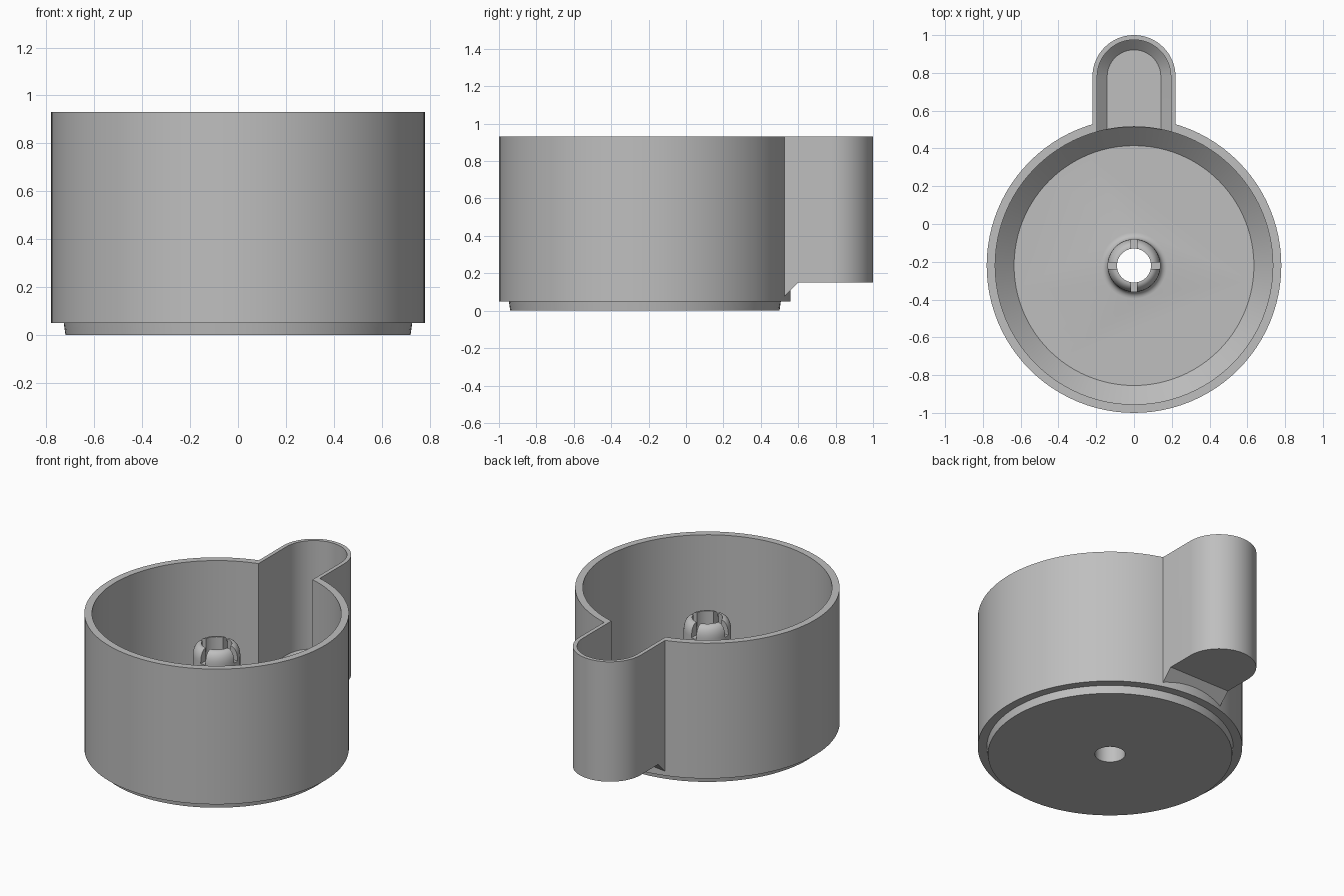
import bpy
import bmesh
from math import pi, sin, cos, radians

cube = bpy.data.objects.get("Cube")
if cube:
    bpy.data.objects.remove(cube, do_unlink=True)

CENTER_Y = -0.22   # axis of the round bowl
SPOUT_Y = 0.78     # axis of the rounded spout end
TOP = 0.93

grey = bpy.data.materials.new("plain grey")
grey.use_nodes = True
grey.diffuse_color = (0.52, 0.52, 0.52, 1)
grey.node_tree.nodes["Principled BSDF"].inputs["Base Color"].default_value = (0.52, 0.52, 0.52, 1)


def loft(name, rings):
    """Closed solid through a stack of equal-sized rings."""
    bm = bmesh.new()
    rows = [[bm.verts.new(p) for p in ring] for ring in rings]
    n = len(rows[0])
    for low, high in zip(rows, rows[1:]):
        for i in range(n):
            j = (i + 1) % n
            bm.faces.new((low[i], low[j], high[j], high[i]))
    bm.faces.new(rows[0][::-1])
    bm.faces.new(rows[-1])
    bmesh.ops.recalc_face_normals(bm, faces=bm.faces)
    mesh = bpy.data.meshes.new(name)
    bm.to_mesh(mesh)
    bm.free()
    mesh.materials.append(grey)
    obj = bpy.data.objects.new(name, mesh)
    bpy.context.collection.objects.link(obj)
    return obj


def turned(name, profile, steps=96):
    """Solid of revolution around the bowl axis from (radius, z) pairs."""
    angles = [2 * pi * i / steps for i in range(steps)]
    return loft(name, [[(r * cos(a), CENTER_Y + r * sin(a), z) for a in angles]
                       for r, z in profile])


def tongue(name, start, levels, steps=32):
    """Round-ended bar pointing back, from (half width, z) levels."""
    rings = []
    for r, z in levels:
        arc = [(r * cos(pi * i / steps), SPOUT_Y + r * sin(pi * i / steps), z)
               for i in range(steps + 1)]
        rings.append([(r, start, z)] + arc + [(-r, start, z)])
    return loft(name, rings)


def box(name, x, y0, y1, z0, z1):
    return loft(name, [[(-x, y0, z), (x, y0, z), (x, y1, z), (-x, y1, z)]
                       for z in (z0, z1)])


def combine(target, tool, operation):
    tool.hide_render = True
    bpy.context.view_layer.objects.active = target
    mod = target.modifiers.new(operation.lower(), "BOOLEAN")
    mod.operation = operation
    mod.solver = "EXACT"
    mod.object = tool
    bpy.ops.object.modifier_apply(modifier=mod.name)
    bpy.data.objects.remove(tool, do_unlink=True)


# Bowl with a stepped foot
bowl = turned("bowl_with_spout", [(0.72, 0), (0.727, 0.05), (0.78, 0.05), (0.78, TOP)])

# Spout body, raised underneath with a sloped root
spout = tongue("spout", 0.2, [(0.22, 0.06), (0.22, TOP)])
side = [(0.49, 0.04), (0.60, 0.15), (1.2, 0.15), (1.2, 0.04)]
under = loft("under_cutter", [[(x, y, z) for y, z in side] for x in (-0.4, 0.4)])
combine(spout, under, "DIFFERENCE")
combine(bowl, spout, "UNION")

# Hollow interior, chamfered at the floor
combine(bowl, turned("cavity", [(0.635, 0.05), (0.735, 0.15), (0.735, 1.1)]), "DIFFERENCE")
combine(bowl, tongue("channel", 0.1, [(0.142, 0.175), (0.195, 0.225), (0.195, 1.1)]),
        "DIFFERENCE")

# Central post with a flared base and a rounded top
flare = [(0.175 - 0.035 * sin(a), 0.085 - 0.035 * cos(a))
         for a in (radians(d) for d in range(0, 91, 18))]
crown = [(0.095 + 0.045 * cos(a), 0.66 + 0.075 * sin(a))
         for a in (radians(d) for d in range(0, 91, 15))]
combine(bowl, turned("post", [(0.175, 0.03)] + flare + crown, 64), "UNION")
combine(bowl, turned("bore", [(0.09, -0.1), (0.09, 1.0)], 64), "DIFFERENCE")

# Crossed slots in the post top
combine(bowl, box("slot_a", 0.017, CENTER_Y - 0.2, CENTER_Y + 0.2, 0.65, 0.8), "DIFFERENCE")
combine(bowl, box("slot_b", 0.2, CENTER_Y - 0.017, CENTER_Y + 0.017, 0.65, 0.8), "DIFFERENCE")

bpy.ops.object.select_all(action="DESELECT")
bowl.select_set(True)
bpy.context.view_layer.objects.active = bowl
bpy.ops.object.shade_smooth_by_angle(angle=radians(30))
